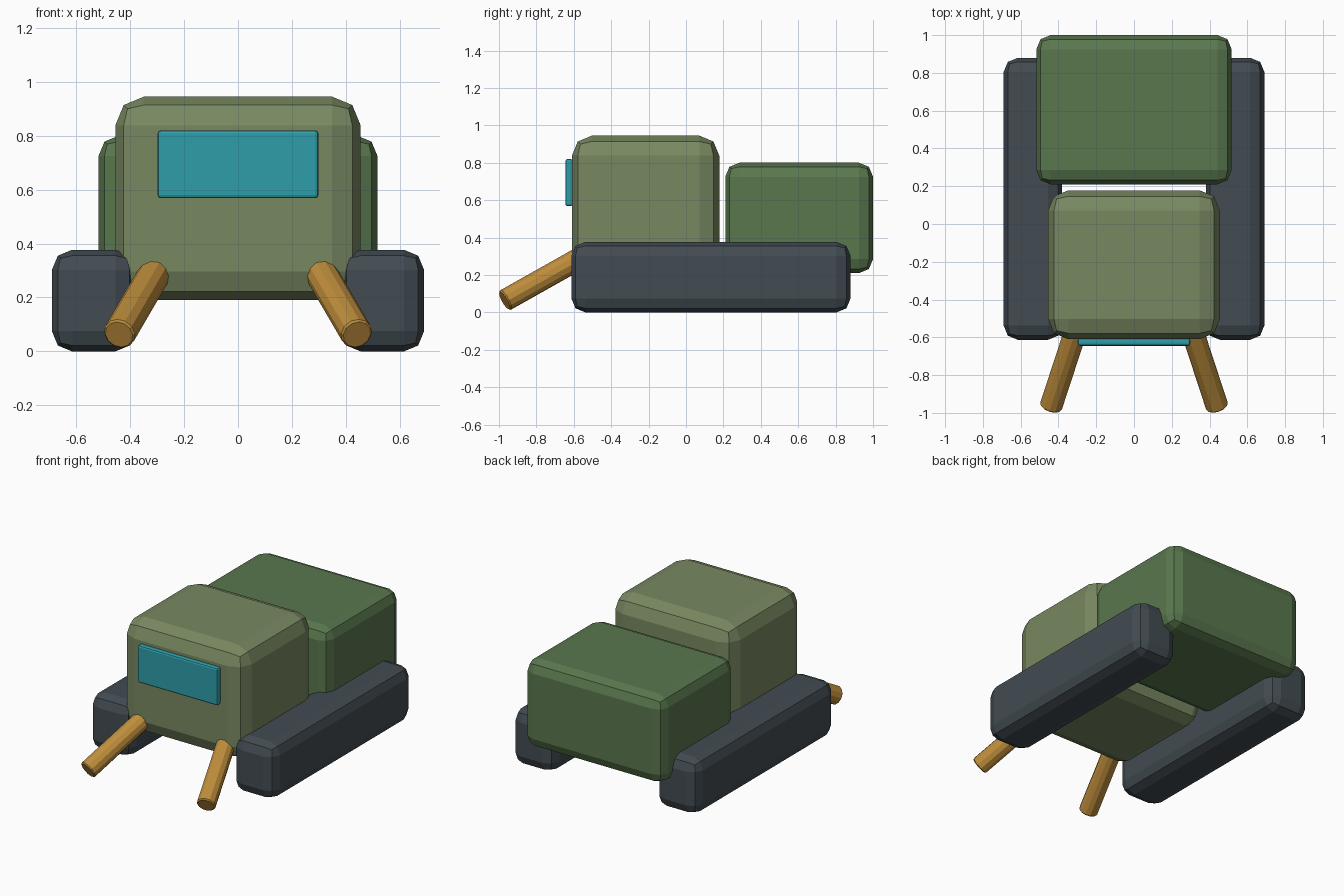
import bpy
from mathutils import Vector

if "Cube" in bpy.data.objects:
    bpy.data.objects.remove(bpy.data.objects["Cube"])


def material(name, rgb):
    m = bpy.data.materials.new(name)
    m.diffuse_color = (*rgb, 1.0)
    m.use_nodes = True
    m.node_tree.nodes["Principled BSDF"].inputs["Base Color"].default_value = m.diffuse_color
    return m


OLIVE = material("olive", (0.19, 0.25, 0.12))
GREEN = material("green", (0.10, 0.185, 0.075))
SLATE = material("slate", (0.055, 0.072, 0.085))
TEAL = material("teal", (0.027, 0.34, 0.40))
AMBER = material("amber", (0.52, 0.27, 0.045))


def bevel(obj, width, segments):
    mod = obj.modifiers.new("bevel", "BEVEL")
    mod.width = width
    mod.segments = segments
    mod.limit_method = "ANGLE"
    mod.angle_limit = 0.8


def box(name, lo, hi, width, mat):
    """Box between two corners, edges rounded in two flat steps."""
    lo, hi = Vector(lo), Vector(hi)
    bpy.ops.mesh.primitive_cube_add(size=1, location=(lo + hi) / 2)
    obj = bpy.context.object
    obj.name = name
    obj.scale = hi - lo
    bpy.ops.object.transform_apply(location=False, rotation=False, scale=True)
    bevel(obj, width, 2)
    obj.data.materials.append(mat)
    return obj


def rod(name, start, end, radius, mat):
    """Cylinder running from start to end."""
    start, end = Vector(start), Vector(end)
    axis = end - start
    bpy.ops.mesh.primitive_cylinder_add(
        vertices=12, radius=radius, depth=axis.length, location=(start + end) / 2,
        rotation=axis.to_track_quat("Z", "Y").to_euler())
    obj = bpy.context.object
    obj.name = name
    bevel(obj, 0.007, 1)
    obj.data.materials.append(mat)
    return obj


# Cab, windscreen and rear cargo body
box("cab", (-0.455, -0.61, 0.19), (0.455, 0.178, 0.945), 0.107, OLIVE)
box("windscreen", (-0.298, -0.645, 0.568), (0.298, -0.605, 0.82), 0.012, TEAL)
box("cargo_body", (-0.517, 0.21, 0.21), (0.517, 1.0, 0.80), 0.075, GREEN)

# Tracks and splayed front prongs, one of each per side
for side, s in (("left", -1), ("right", 1)):
    x0, x1 = sorted((s * 0.38, s * 0.69))
    box(side + "_track", (x0, -0.613, 0), (x1, 0.88, 0.377), 0.075, SLATE)
    rod(side + "_prong", (s * 0.30, -0.54, 0.305), (s * 0.441, -0.97, 0.063), 0.06, AMBER)
